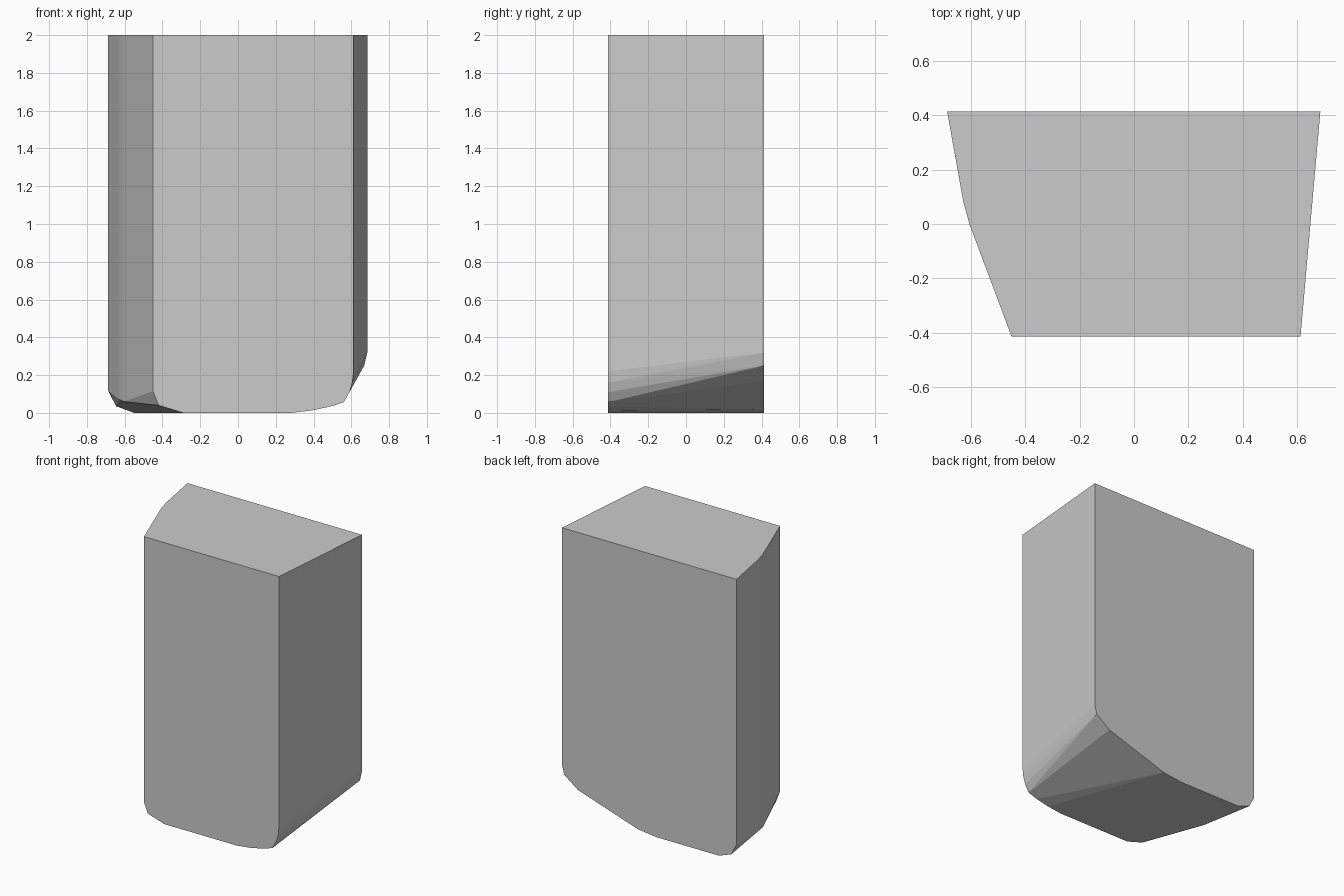
import bpy, bmesh, math

if "Cube" in bpy.data.objects:
    bpy.data.objects.remove(bpy.data.objects["Cube"])

D = 0.414  # half depth
TOP = 2.0

# Lower outlines (x, z) of the front and back faces
front = [(-0.45, 0.115), (-0.42, 0.04), (-0.29, 0.0), (0.28, 0.0), (0.39, 0.013),
         (0.49, 0.034), (0.56, 0.057), (0.59, 0.11), (0.605, 0.16), (0.612, 0.22)]
back = [(-0.687, 0.115), (-0.645, 0.035), (-0.55, 0.0), (-0.06, 0.0), (0.09, 0.018),
        (0.56, 0.17), (0.668, 0.25), (0.685, 0.32)]
# Bulging left side (x, y, lower z)
left = [(-0.645, 0.18, 0.082), (-0.627, 0.08, 0.07), (-0.605, 0.0, 0.06)]

bm = bmesh.new()


def add(x, y, z):
    bm.verts.new((x, y, z))


# Lower rim of the block
for profile, y in ((front, -D), (back, D)):
    for x, z in profile:
        add(x, y, z)
    # Top corners of the same face
    for x in (profile[0][0], profile[-1][0]):
        add(x, y, TOP)
for x, y, z in left:
    add(x, y, z)
    add(x, y, TOP)

# Wrap the outlines into one convex, flat-faced block
result = bmesh.ops.convex_hull(bm, input=bm.verts[:])
loose = [v for v in bm.verts if not v.link_faces]
bmesh.ops.delete(bm, geom=loose, context='VERTS')
bmesh.ops.dissolve_limit(bm, angle_limit=math.radians(0.5),
                         verts=bm.verts[:], edges=bm.edges[:])
bmesh.ops.recalc_face_normals(bm, faces=bm.faces[:])

mesh = bpy.data.meshes.new("rounded_block")
bm.to_mesh(mesh)
bm.free()
block = bpy.data.objects.new("rounded_block", mesh)
bpy.context.collection.objects.link(block)
